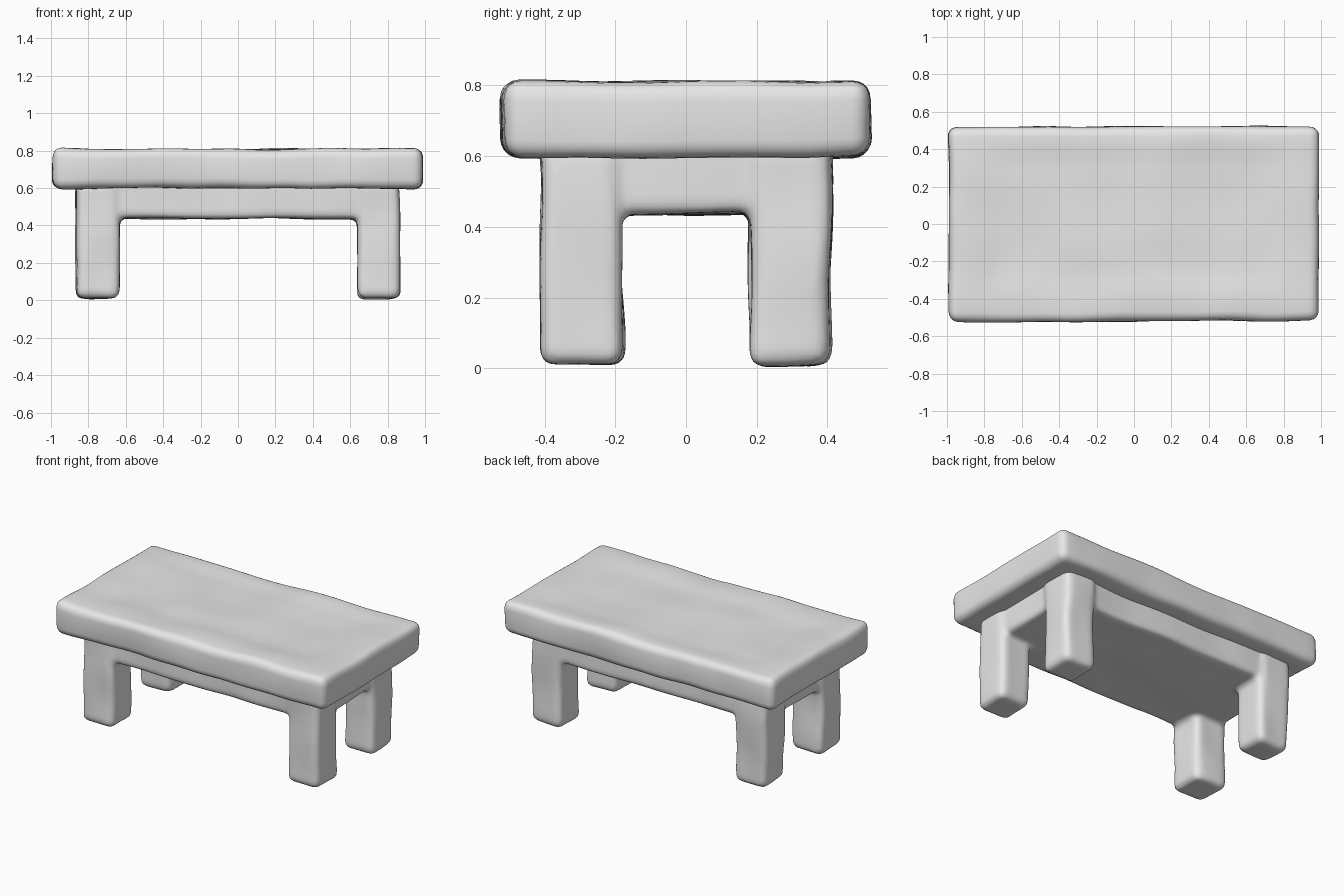
import bpy, bmesh
from mathutils import Vector, noise

old = bpy.data.objects.get("Cube")
if old:
    bpy.data.objects.remove(old, do_unlink=True)

stone = bpy.data.materials.new("light_grey_stone")
stone.use_nodes = True
stone.diffuse_color = (0.8, 0.8, 0.8, 1)
stone.node_tree.nodes["Principled BSDF"].inputs["Base Color"].default_value = stone.diffuse_color


def add_slab(bm, low, high, radius, step, wobble):
    """Add a rounded box with gently uneven faces."""
    low, high = Vector(low), Vector(high)
    centre, half = (low + high) / 2, (high - low) / 2
    part = bmesh.new()
    bmesh.ops.create_cube(part, size=2)
    bmesh.ops.scale(part, vec=half, verts=part.verts)
    for axis in range(3):
        inner = half[axis] - radius
        count = max(1, round(2 * inner / step))
        cuts = [-inner + 2 * inner * i / count for i in range(count + 1)]
        cuts += [s * (inner + f * radius) for s in (-1, 1) for f in (0.35, 0.7)]
        normal = Vector([float(i == axis) for i in range(3)])
        for cut in cuts:
            bmesh.ops.bisect_plane(part, geom=part.verts[:] + part.edges[:] + part.faces[:],
                                   plane_co=normal * cut, plane_no=normal)
    for v in part.verts:
        core = Vector([max(radius - h, min(h - radius, c)) for c, h in zip(v.co, half)])
        out = v.co - core
        if out.length > 0:
            v.co = core + out.normalized() * radius
        v.co += centre
        v.co += noise.noise_vector(v.co * 3.5) * wobble
    mesh = bpy.data.meshes.new("slab")
    part.to_mesh(mesh)
    part.free()
    bm.from_mesh(mesh)
    bpy.data.meshes.remove(mesh)


def finish(bm, name):
    mesh = bpy.data.meshes.new(name)
    bm.to_mesh(mesh)
    bm.free()
    mesh.materials.append(stone)
    mesh.polygons.foreach_set("use_smooth", [True] * len(mesh.polygons))
    obj = bpy.data.objects.new(name, mesh)
    bpy.context.collection.objects.link(obj)
    return obj


# Thick top with a shallow worn panel and slightly raised ends
bm = bmesh.new()
add_slab(bm, (-0.99, -0.52, 0.598), (0.99, 0.52, 0.808), 0.05, 0.06, 0.011)
for v in bm.verts:
    if v.co.z > 0.78:
        inset = min(0.8 - abs(v.co.x), 0.41 - v.co.y, v.co.y + 0.34)
        v.co.z -= 0.009 * max(0, min(1, inset / 0.06))
        v.co.z += 0.006 * abs(v.co.x) ** 4
finish(bm, "table_top")

# Solid under-block and four stout legs, blended into one soft frame
bm = bmesh.new()
add_slab(bm, (-0.845, -0.395, 0.437), (0.845, 0.395, 0.66), 0.03, 0.06, 0.010)
for sx in (-1, 1):
    for sy in (-1, 1):
        xs = sorted((sx * 0.635, sx * 0.865))
        ys = sorted((sy * 0.18, sy * 0.41))
        add_slab(bm, (xs[0], ys[0], 0.008), (xs[1], ys[1], 0.64), 0.04, 0.06, 0.014)
frame = finish(bm, "legs_and_frame")
remesh = frame.modifiers.new("blend", 'REMESH')
remesh.mode = 'VOXEL'
remesh.voxel_size = 0.016
remesh.use_smooth_shade = True
soften = frame.modifiers.new("soften", 'SMOOTH')
soften.factor = 0.5
soften.iterations = 5
